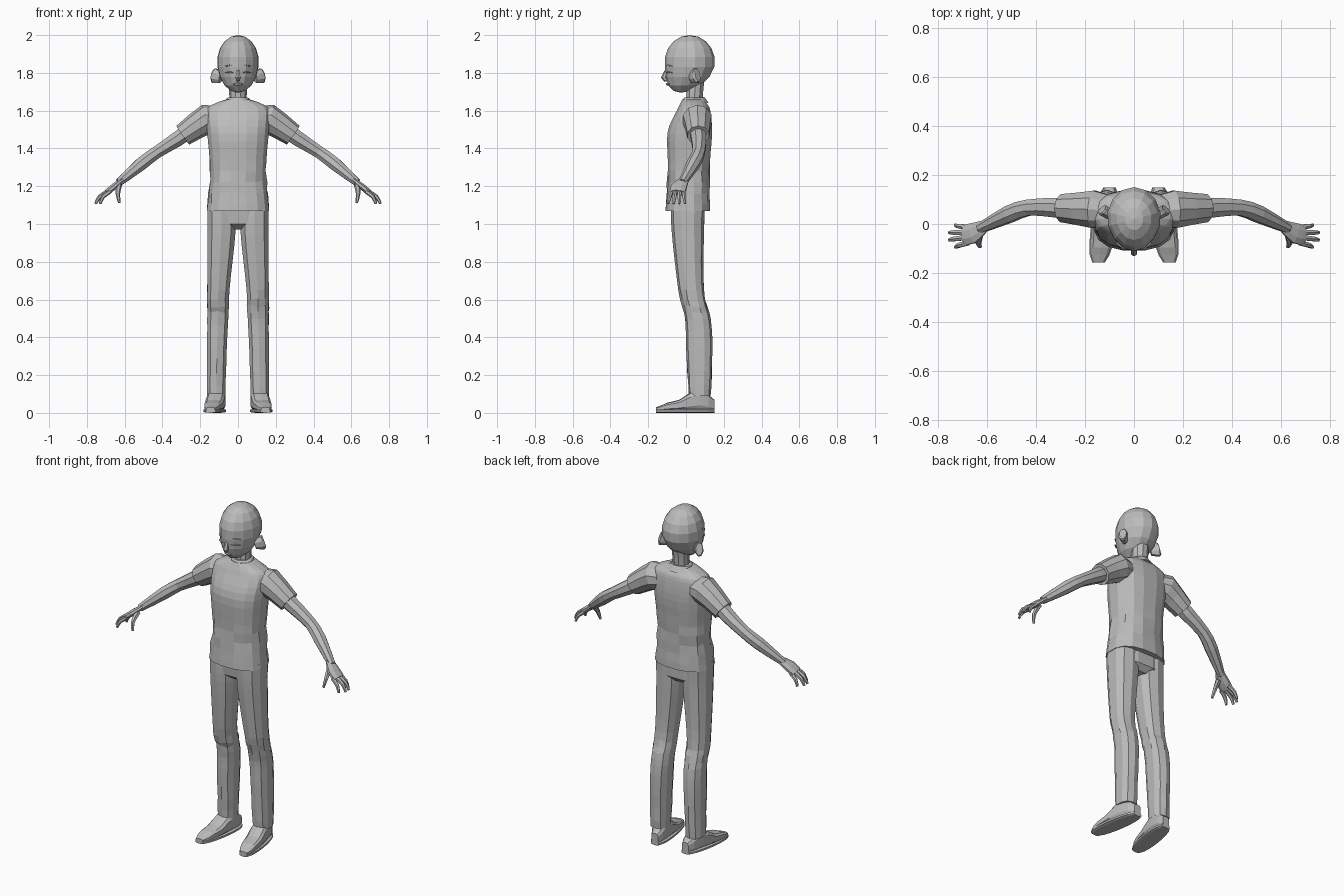
import bpy, bmesh, math, random
from mathutils import Vector

random.seed(4)
cube = bpy.data.objects.get("Cube")
if cube:
    bpy.data.objects.remove(cube)

grey = bpy.data.materials.new("plain grey")
grey.use_nodes = True
colour = (0.5, 0.5, 0.5, 1)
grey.diffuse_color = colour
grey.node_tree.nodes["Principled BSDF"].inputs["Base Color"].default_value = colour


def finish(name, bm):
    """Turn a bmesh into a flat-shaded grey object."""
    bmesh.ops.recalc_face_normals(bm, faces=bm.faces)
    mesh = bpy.data.meshes.new(name)
    bm.to_mesh(mesh)
    bm.free()
    mesh.materials.append(grey)
    bpy.context.collection.objects.link(bpy.data.objects.new(name, mesh))


def loft(name, rings, side=1):
    """Skin a list of point rings and cap both ends; side -1 mirrors it."""
    bm = bmesh.new()
    loops = [[bm.verts.new((p.x * side, p.y, p.z)) for p in ring] for ring in rings]
    for lower, upper in zip(loops, loops[1:]):
        for i in range(len(lower)):
            bm.faces.new((lower[i - 1], lower[i], upper[i], upper[i - 1]))
    bm.faces.new(loops[0])
    bm.faces.new(loops[-1])
    finish(name, bm)


def spline(keys, steps):
    """Smoothly interpolate rows of numbers, passing through every key."""
    rows = [Vector(key) for key in keys]
    padded = [rows[0], *rows, rows[-1]]
    result = []
    for before, start, end, after in zip(padded, padded[1:], padded[2:], padded[3:]):
        for step in range(steps):
            t = step / steps
            ease = t * t * (3 - 2 * t)
            bend = t * (1 - t) / 2
            leave, arrive = end - before, after - start
            result.append(start.lerp(end, ease) + (leave * (1 - t) - arrive * t) * bend)
    return result + [rows[-1]]


def power(value, exponent):
    return math.copysign(abs(value) ** exponent, value)


def level(height, centre, half_width, front, back, sides, crease=0):
    """Horizontal rounded ring, roughened by cloth creases."""
    middle, half_depth = (front + back) / 2, (back - front) / 2
    ring = []
    for i in range(sides):
        angle = math.tau * (i + 0.5) / sides
        swell = 1 + random.uniform(-crease, crease)
        lift = random.uniform(-crease, crease) / 6
        ring.append(Vector((centre + power(math.cos(angle), 0.8) * half_width * swell,
                            middle + power(math.sin(angle), 0.8) * half_depth * swell,
                            height + lift)))
    return ring


def tube(name, keys, side=1, sides=8, steps=2, flat=1, across=Vector((0, 1, 0))):
    """Limb through keys of position and radius; flat thins it."""
    rows = spline(keys, steps)
    points = [row.to_3d() for row in rows]
    rings = []
    for i, (point, row) in enumerate(zip(points, rows)):
        along = (points[min(i + 1, len(points) - 1)] - points[max(i - 1, 0)]).normalized()
        wide = (across - along * across.dot(along)).normalized()
        thick = along.cross(wide) * flat
        angles = [math.tau * (k + 0.5) / sides for k in range(sides)]
        rings.append([point + (wide * math.cos(a) + thick * math.sin(a)) * row.w for a in angles])
    loft(name, rings, side)


def ball(name, centre, size, rule, columns, rows):
    """Sphere whose unit points are reshaped by a rule."""
    bm = bmesh.new()
    bmesh.ops.create_uvsphere(bm, u_segments=columns, v_segments=rows, radius=1)
    for vert in bm.verts:
        vert.co = Vector(centre) + rule(vert.co.copy()) * Vector(size).to_3d().length \
            if size is None else Vector(centre) + Vector(a * b for a, b in zip(rule(vert.co.copy()), size))
    finish(name, bm)


def skull(p):
    """Longer below the eyes, with the jaw drawn forward and the face tapered."""
    low = max(-p.z, 0)
    taper = 1 - 0.15 * max(-p.y, 0)
    return Vector((p.x * taper, p.y - 0.35 * low * low, p.z * (1.18 if low else 1)))


# Head with nose and lips
ball("head", (0, 0.02, 1.86), (0.113, 0.133, 0.14), skull, 14, 9)
sideways = Vector((1, 0, 0))
tube("nose", [(0, -0.1, 1.82, 0.006), (0, -0.117, 1.775, 0.015), (0, -0.1, 1.76, 0.008)],
     sides=6, across=sideways)
tube("lips", [(-0.025, -0.088, 1.74, 0.003), (0, -0.1, 1.74, 0.008), (0.025, -0.088, 1.74, 0.003)],
     sides=6)

# Neck and collar
tube("neck", [(0, 0.045, 1.6, 0.06), (0, 0.045, 1.67, 0.046), (0, 0.05, 1.76, 0.05)], sides=10)
tube("collar", [(0, 0.045, 1.63, 0.078), (0, 0.04, 1.665, 0.06), (0, 0.04, 1.67, 0.05)],
     sides=14, steps=1)

# Shirt body: height, half width, front, back; creased around the waist
shirt = spline([(1.07, 0.168, -0.11, 0.13), (1.28, 0.15, -0.096, 0.125), (1.48, 0.165, -0.1, 0.14),
                (1.6, 0.17, -0.05, 0.13), (1.64, 0.12, -0.03, 0.11), (1.66, 0.06, -0.02, 0.1)], 4)
loft("shirt", [level(z, 0, half, front, back, 16, 0.05 * max(0, 1 - abs(z - 1.22) / 0.14))
               for z, half, front, back in shirt])

# Trouser seat
seat = [(1.1, 0.155, -0.08, 0.1), (1, 0.15, -0.07, 0.1), (0.97, 0.06, -0.03, 0.07)]
loft("trouser_seat", [level(z, 0, half, front, back, 12) for z, half, front, back in seat])

# Trouser leg rows: height, half width, front, back
leg = spline([(1.1, 0.075, -0.08, 0.1), (0.95, 0.077, -0.075, 0.095), (0.65, 0.061, -0.04, 0.095),
              (0.5, 0.058, -0.005, 0.13), (0.35, 0.054, 0, 0.14), (0.09, 0.05, 0.015, 0.13)], 4)


def leg_crease(z):
    return 0.07 * max(0, 1 - min(abs(z - 0.57), abs(z - 0.17)) / 0.1)


def shoe_ring(t, low, top, grow=0):
    """Cross-section of a shoe, from heel at t = 0 to toe at t = 1."""
    half = 0.022 + 0.028 * math.sin(math.pi * t) ** 0.5 + grow
    centre = 0.1 + 0.045 * t
    ring = []
    for i in range(10):
        angle = math.tau * (i + 0.5) / 10
        rise = 0.5 + 0.5 * power(math.sin(angle), 0.6)
        ring.append(Vector((centre + power(math.cos(angle), 0.6) * half,
                            0.15 - 0.308 * t, low + (top - low) * rise)))
    return ring


shoe_tops = [row.x for row in spline([(0.07, 0), (0.12, 0), (0.11, 0), (0.07, 0), (0.055, 0), (0.03, 0)], 2)]
stations = [i / (len(shoe_tops) - 1) for i in range(len(shoe_tops))]

for side, word in ((1, "left"), (-1, "right")):
    # Ear, eyelid and brow
    tube(word + "_ear", [(0.09, 0.03, 1.775, 0.03), (0.125, 0.055, 1.785, 0.042),
                         (0.131, 0.06, 1.787, 0.03)], side, flat=0.6, across=Vector((0, 0, 1)))
    for part, z in (("eyelid", 1.8), ("brow", 1.835)):
        tube(f"{word}_{part}", [(0.018, -0.1, z, 0.004), (0.042, -0.096, z + 0.005, 0.008),
                                (0.07, -0.074, z, 0.004)], side, sides=6, flat=0.5)

    # Sleeve, turned in at the cuff
    tube(word + "_sleeve", [(0.1, 0.055, 1.56, 0.065), (0.165, 0.06, 1.555, 0.08),
                            (0.22, 0.062, 1.52, 0.07), (0.292, 0.065, 1.47, 0.06),
                            (0.288, 0.065, 1.473, 0.045)], side, sides=10, steps=1)
    # Arm from shoulder to wrist, then the palm
    tube(word + "_arm", [(0.22, 0.06, 1.52, 0.045), (0.32, 0.067, 1.45, 0.043), (0.43, 0.067, 1.38, 0.035),
                         (0.51, 0.04, 1.32, 0.037), (0.63, -0.018, 1.22, 0.022)], side)
    tube(word + "_palm", [(0.61, -0.008, 1.235, 0.026), (0.66, -0.038, 1.195, 0.045),
                          (0.695, -0.045, 1.167, 0.041)], side, flat=0.4)

    # Fingers fan out from the knuckles, the middle ones longest
    for i, digit in enumerate(("index", "middle", "ring", "little")):
        length = math.sin(math.pi * (i + 1) / 5)
        base = Vector((0.66 + 0.03 * length, -0.077 + 0.021 * i, 1.172))
        tip = Vector((0.69 + 0.068 * length, -0.095 + 0.03 * i, 1.107))
        knuckle = base.lerp(tip, 0.55) + Vector((0.008, 0, 0.008))
        tube(f"{word}_{digit}_finger", [(*base, 0.012), (*knuckle, 0.011), (*tip, 0.007)],
             side, sides=6)
    tube(word + "_thumb", [(0.63, -0.04, 1.205, 0.016), (0.636, -0.08, 1.16, 0.012),
                           (0.628, -0.093, 1.112, 0.007)], side, sides=6)

    # Trouser leg with a straight outer seam, creased at knee and ankle
    loft(word + "_trouser_leg", [level(z, 0.165 - half, half, front, back, 10, leg_crease(z))
                                 for z, half, front, back in leg], side)
    # Shoe and its sole
    loft(word + "_shoe", [shoe_ring(t, 0.01, top) for t, top in zip(stations, shoe_tops)], side)
    loft(word + "_sole", [shoe_ring(t, 0, 0.022, 0.004) for t in stations], side)
